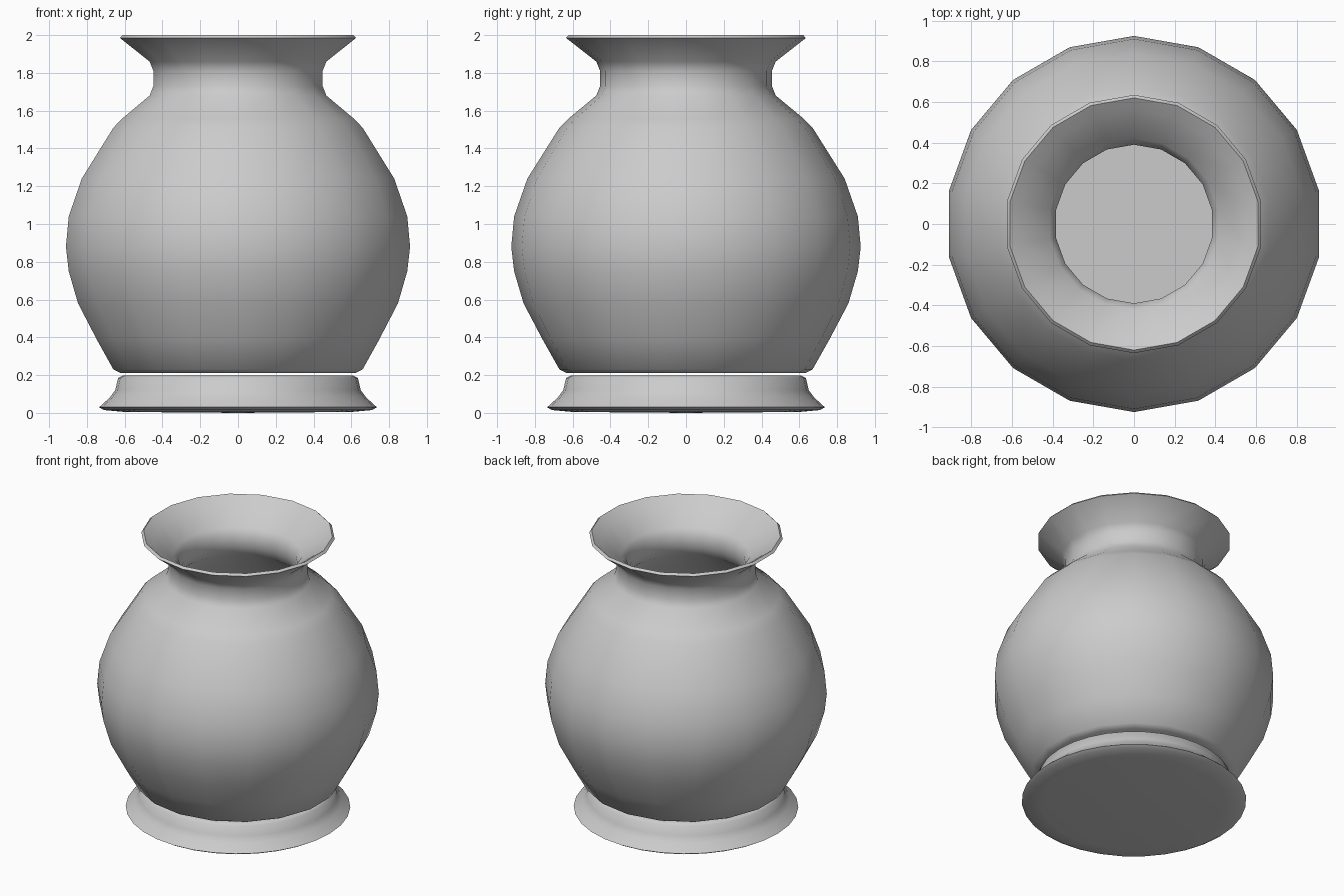
import bpy, bmesh, math

if "Cube" in bpy.data.objects:
    bpy.data.objects.remove(bpy.data.objects["Cube"])


def lathe(name, profile, sides):
    """Spin a (radius, z) profile round z; zero radius closes to a pole."""
    bm = bmesh.new()
    rings = []
    for r, z in profile:
        if r == 0:
            rings.append([bm.verts.new((0, 0, z))] * sides)
        else:
            angles = [math.pi / 2 + 2 * math.pi * i / sides for i in range(sides)]
            rings.append([bm.verts.new((r * math.cos(a), r * math.sin(a), z)) for a in angles])
    for a, b in zip(rings, rings[1:]):
        for i in range(sides):
            j = (i + 1) % sides
            bm.faces.new(list(dict.fromkeys((a[i], a[j], b[j], b[i]))))
    bmesh.ops.recalc_face_normals(bm, faces=bm.faces)
    mesh = bpy.data.meshes.new(name)
    bm.to_mesh(mesh)
    bm.free()
    obj = bpy.data.objects.new(name, mesh)
    bpy.context.collection.objects.link(obj)
    bpy.ops.object.select_all(action='DESELECT')
    obj.select_set(True)
    bpy.context.view_layer.objects.active = obj
    bpy.ops.object.shade_smooth_by_angle(angle=math.radians(60))
    return obj


# Hollow pot: outside from the base up, over the lip, then down the inside
outside = [(0, 0.21), (0.63, 0.21), (0.67, 0.23), (0.76, 0.39), (0.86, 0.58),
           (0.91, 0.75), (0.925, 0.88), (0.91, 1.04), (0.84, 1.24),
           (0.67, 1.51), (0.62, 1.56), (0.475, 1.68), (0.455, 1.73),
           (0.455, 1.81), (0.475, 1.86), (0.635, 1.985)]
inside = [(0.62, 2.0), (0.56, 1.96), (0.42, 1.85), (0.39, 1.80), (0.39, 1.72),
          (0.42, 1.65), (0.62, 1.47), (0.78, 1.23), (0.85, 1.04),
          (0.86, 0.88), (0.85, 0.75), (0.80, 0.59), (0.70, 0.41),
          (0.62, 0.27), (0, 0.27)]
lathe("pot_body", outside + inside, 18)

# Flared foot, just clear of the pot
foot = [(0, 0.0), (0.60, 0.005), (0.71, 0.015), (0.735, 0.03), (0.68, 0.08),
        (0.65, 0.12), (0.635, 0.185), (0.61, 0.198), (0, 0.198)]
lathe("foot", foot, 32)
